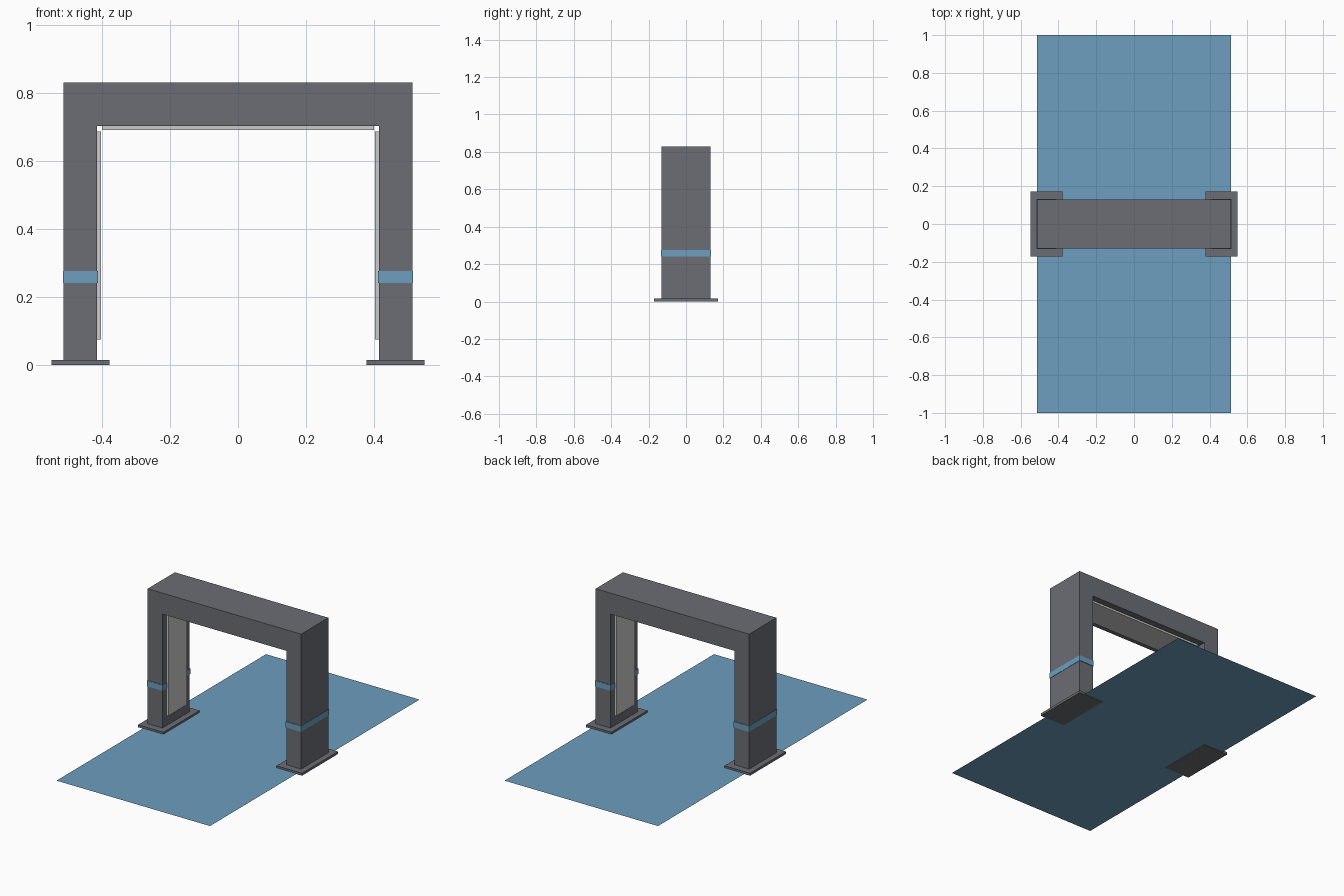
import bpy
import bmesh

if "Cube" in bpy.data.objects:
    bpy.data.objects.remove(bpy.data.objects["Cube"])


def material(name, rgb):
    m = bpy.data.materials.new(name)
    m.diffuse_color = (*rgb, 1)
    m.use_nodes = True
    m.node_tree.nodes["Principled BSDF"].inputs["Base Color"].default_value = m.diffuse_color
    return m


DARK = material("dark_grey", (0.145, 0.155, 0.175))
PALE = material("pale_grey", (0.72, 0.72, 0.71))
BLUE = material("blue", (0.155, 0.345, 0.52))


def add_object(name, bm, mat, mirror=False):
    bmesh.ops.recalc_face_normals(bm, faces=bm.faces)
    mesh = bpy.data.meshes.new(name)
    bm.to_mesh(mesh)
    bm.free()
    mesh.materials.append(mat)
    ob = bpy.data.objects.new(name, mesh)
    bpy.context.collection.objects.link(ob)
    if mirror:
        mod = ob.modifiers.new("Mirror", 'MIRROR')
        mod.use_axis[0] = True
        mod.use_mirror_merge = False
    return ob


def box(name, x, y, z, mat, mirror=False):
    """Box from x range, half depth y and z range."""
    bm = bmesh.new()
    bmesh.ops.create_cube(bm, size=1)
    for v in bm.verts:
        v.co.x = x[v.co.x > 0]
        v.co.y = y if v.co.y > 0 else -y
        v.co.z = z[v.co.z > 0]
    return add_object(name, bm, mat, mirror)


# Gate frame: one portal profile extruded through its depth
half = [(0.414, 0.703), (0.414, 0.014), (0.513, 0.014), (0.513, 0.83)]
outline = half + [(-x, z) for x, z in reversed(half)]
bm = bmesh.new()
face = bm.faces.new([bm.verts.new((x, -0.13, z)) for x, z in outline])
ext = bmesh.ops.extrude_face_region(bm, geom=[face], use_keep_orig=True)
for v in ext["geom"]:
    if isinstance(v, bmesh.types.BMVert):
        v.co.y = 0.13
add_object("gate_frame", bm, DARK)

# Foot plates, leg bands and inner side panels, mirrored
box("foot_plates", (0.378, 0.548), 0.172, (0, 0.015), DARK, True)
box("leg_bands", (0.411, 0.515), 0.133, (0.241, 0.276), BLUE, True)
box("side_panels", (0.403, 0.415), 0.09, (0.075, 0.687), PALE, True)

# Panel under the beam
box("beam_panel", (-0.4, 0.4), 0.09, (0.691, 0.704), PALE)

# Thin floor strip running through the gate
bm = bmesh.new()
floor = bm.faces.new([bm.verts.new((x, y, 0.003)) for x, y in
                      [(-0.513, -1), (0.513, -1), (0.513, 1), (-0.513, 1)]])
floor_ob = add_object("floor_strip", bm, BLUE)
if floor_ob.data.polygons[0].normal.z < 0:
    floor_ob.data.flip_normals()
